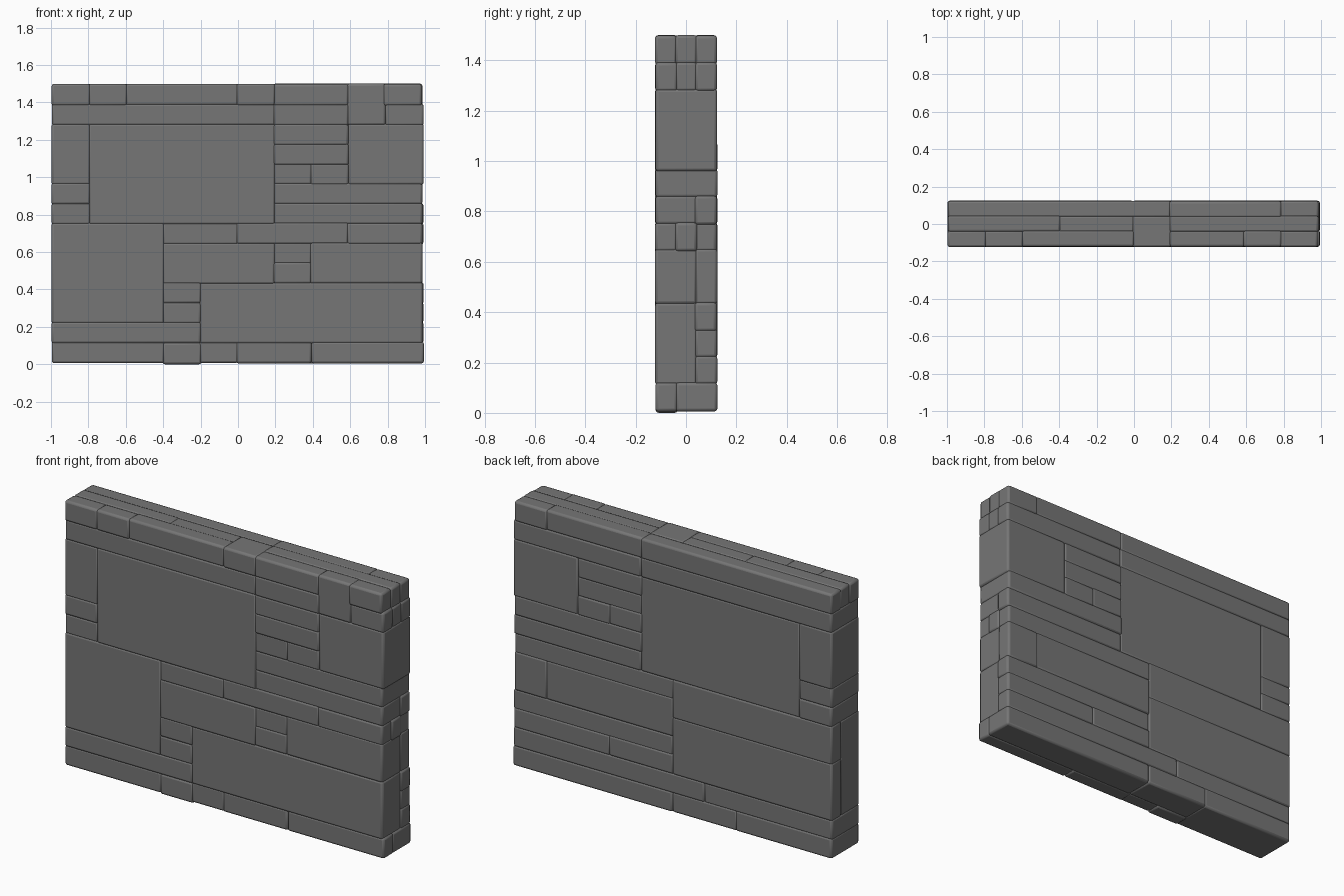
import bpy, random

if "Cube" in bpy.data.objects:
    bpy.data.objects.remove(bpy.data.objects["Cube"])

random.seed(4)
# Cell size and origin of the block grid (columns, depth layers, rows)
PX, PY, PZ = 0.1972, 0.0785, 0.1059
OX, OY, OZ = -0.991, -0.1172, 0.0113
LAP = 0.005  # stones overlap slightly so their rounded edges form shallow joints

stone = bpy.data.materials.new("dark_stone")
stone.diffuse_color = (0.18, 0.18, 0.18, 1)
stone.use_nodes = True
stone.node_tree.nodes["Principled BSDF"].inputs["Base Color"].default_value = stone.diffuse_color


def block(name, c0, c1, r0, r1, d0, d1, dx=0.0, dz=0.0):
    """Bevelled stone filling columns c0-c1, rows r0-r1, layers d0-d1."""
    lo = (OX + PX * c0, OY + PY * d0, OZ + PZ * r0)
    hi = (OX + PX * c1, OY + PY * d1, OZ + PZ * r1)
    j = [random.uniform(-0.0015, 0.0015) for _ in range(3)]
    bpy.ops.mesh.primitive_cube_add(
        size=1, location=[(a + b) / 2 + k for a, b, k in zip(lo, hi, j)])
    o = bpy.context.object
    o.name = name
    o.location.x += dx
    o.location.z += dz
    o.scale = [b - a + 2 * LAP for a, b in zip(lo, hi)]
    bpy.ops.object.transform_apply(location=False, rotation=False, scale=True)
    m = o.modifiers.new("worn_edges", 'BEVEL')
    m.width = 0.012
    m.segments = 2
    o.data.materials.append(stone)
    bpy.ops.object.shade_smooth_by_angle()


def course(name, row, d0, d1, cuts, dx=0.0):
    """One-row run of stones split at the given columns."""
    for a, b in zip(cuts, cuts[1:]):
        block(name, a, b, row, row + 1, d0, d1, dx if b == 10 else 0)


# Top courses
course("cap_front", 13, 0, 1, (0, 1, 2, 5))
course("cap_front", 13, 0, 1, (6, 8))
course("cap_front", 13, 0, 1, (9, 10), -0.003)
course("cap_middle", 13, 1, 2, (0, 3, 5))
course("cap_middle", 13, 1, 2, (6, 10))
course("cap_through", 13, 0, 2, (5, 6))
course("cap_back", 13, 2, 3, (0, 6, 9, 10))
block("cap_tall_stone", 8, 9, 12, 14, 0, 1)
course("upper_course", 12, 0, 3, (0, 6), 0)
course("upper_front", 12, 0, 1, (6, 8))
course("upper_front", 12, 0, 1, (9, 10), 0.007)
course("upper_middle", 12, 1, 2, (6, 10), 0.007)
course("upper_back", 12, 2, 3, (6, 10), 0.007)

# Upper half through-stones
block("large_upper_stone", 1, 6, 7, 12, 0, 3)
block("left_upright_stone", 0, 1, 9, 12, 0, 3)
block("right_upright_stone", 8, 10, 9, 12, 0, 3, 0.007)
for r in (7, 8):
    course("left_small_stone", r, 0, 3, (0, 1))
for r in (10, 11):
    course("slim_stone", r, 0, 3, (6, 8))
course("slim_stone", 9, 0, 3, (6, 7, 8))
course("long_right_stone", 8, 0, 3, (6, 10))
course("long_right_front", 7, 0, 2, (6, 10))
course("long_right_back", 7, 2, 3, (6, 10), 0.004)

# Lower half, front
block("large_left_stone", 0, 3, 2, 7, 0, 2)
course("mid_front", 6, 0, 2, (3, 5))
course("mid_front", 6, 0, 1, (5, 8, 10))
course("mid_middle", 6, 1, 2, (5, 10), 0.004)
course("mid_back", 6, 2, 3, (5, 10))
block("mid_wide_stone", 3, 6, 4, 6, 0, 2)
block("mid_right_stone", 7, 10, 4, 6, 0, 2)
for r in (4, 5):
    course("small_front_stone", r, 0, 2, (6, 7))
for r in (2, 3):
    course("small_front_stone", r, 0, 2, (3, 4))
block("large_right_stone", 4, 10, 1, 4, 0, 2)
course("left_low_stone", 1, 0, 3, (0, 4))

# Lower half, back
block("back_left_upper", 0, 5, 5, 7, 2, 3)
block("back_left_lower", 0, 5, 2, 5, 2, 3)
block("back_wide_stone", 5, 9, 4, 6, 2, 3)
block("back_end_stone", 9, 10, 4, 6, 2, 3)
course("back_course", 3, 2, 3, (5, 10), 0.007)
course("back_course", 2, 2, 3, (5, 7, 10), 0.005)
course("back_course", 1, 2, 3, (4, 10), 0.005)

# Base course
course("base_left", 0, 0, 3, (0, 3))
block("base_front", 3, 4, 0, 1, 0, 1, 0, -0.005)
course("base_front", 0, 0, 1, (4, 5, 7, 10), 0.007)
course("base_back", 0, 1, 3, (3, 5, 10), 0.007)
